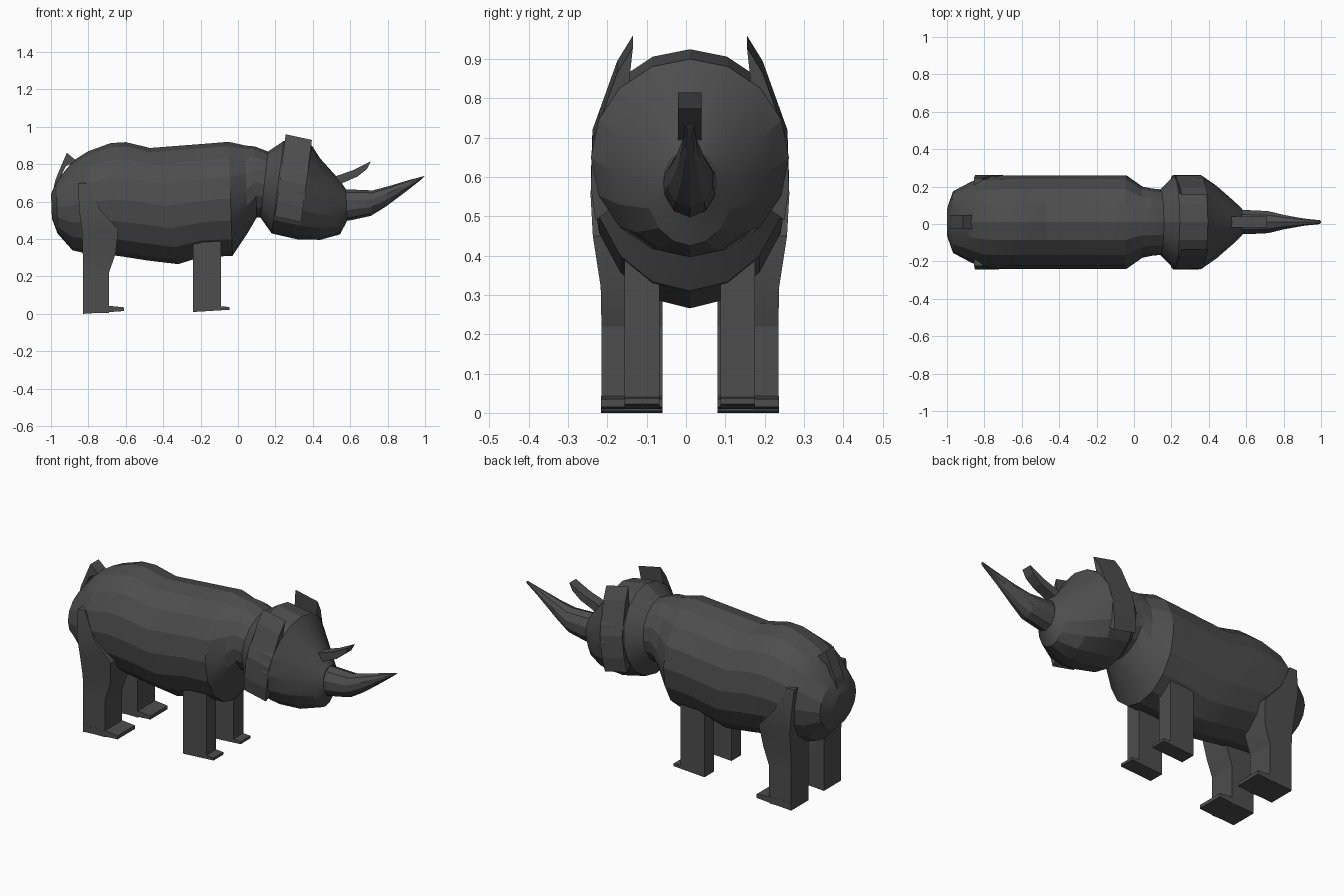
import bpy, bmesh
from math import sin, cos, pi

CY = 0.01  # mirror plane of the animal
mat = bpy.data.materials.new("dark_grey")
mat.diffuse_color = (0.075, 0.075, 0.075, 1)


def make(name, rings, smooth=True):
    """Skin a list of equal-length closed rings and cap both ends."""
    bm = bmesh.new()
    vs = [[bm.verts.new(p) for p in r] for r in rings]
    n = len(vs[0])
    for a, b in zip(vs, vs[1:]):
        for i in range(n):
            bm.faces.new((a[i], a[(i + 1) % n], b[(i + 1) % n], b[i]))
    bm.faces.new(vs[0])
    bm.faces.new(vs[-1])
    bmesh.ops.recalc_face_normals(bm, faces=bm.faces)
    me = bpy.data.meshes.new(name)
    bm.to_mesh(me)
    bm.free()
    ob = bpy.data.objects.new(name, me)
    bpy.context.collection.objects.link(ob)
    me.materials.append(mat)
    if smooth:
        bpy.ops.object.select_all(action='DESELECT')
        bpy.context.view_layer.objects.active = ob
        ob.select_set(True)
        bpy.ops.object.shade_smooth_by_angle(angle=0.3)
    return ob


def loft(name, sections, n):
    """Elliptic rings from (top x, top z, bottom x, bottom z, half width)."""
    rings = []
    for tx, tz, bx, bz, w in sections:
        ring = []
        for k in range(n):
            c, s = cos(2 * pi * k / n), sin(2 * pi * k / n)
            ring.append(((tx + bx) / 2 + c * (tx - bx) / 2, CY + w * s,
                         (tz + bz) / 2 + c * (tz - bz) / 2))
        rings.append(ring)
    return make(name, rings)


def prism(name, profile, y0, y1):
    """Side profile (x, z) extruded across y."""
    return make(name, [[(x, y, z) for x, z in profile] for y in (y0, y1)], False)


# Body, from rump to neck
loft("body", [
    (-1.0, .64, -.995, .51, .08), (-.97, .71, -.965, .43, .165),
    (-.88, .82, -.885, .34, .21), (-.80, .87, -.82, .325, .245),
    (-.68, .913, -.64, .31, .25), (-.60, .918, -.48, .285, .25),
    (-.47, .887, -.32, .266, .25), (-.12, .914, -.20, .303, .25),
    (-.05, .92, -.03, .31, .25), (.04, .90, .05, .43, .19),
    (.09, .895, .10, .515, .18), (.16, .868, .13, .515, .175),
    (.22, .90, .17, .47, .2)], 16)

# Head
loft("head", [
    (.16, .868, .12, .515, .175), (.245, .925, .18, .43, .247),
    (.395, .90, .32, .398, .252), (.44, .83, .44, .396, .195),
    (.53, .73, .545, .425, .11), (.575, .67, .585, .50, .068)], 16)

# Large horn and small horn
loft("large_horn", [
    (.55, .665, .56, .495, .068), (.60, .665, .60, .50, .068),
    (.72, .66, .71, .524, .062), (.81, .684, .79, .573, .04),
    (.92, .717, .89, .648, .02), (1.0, .738, .98, .718, .011)], 10)
prism("small_horn", [(.50, .69), (.52, .735), (.62, .77), (.71, .815),
                     (.69, .775), (.64, .735), (.56, .70), (.53, .68)],
      CY - .03, CY + .03)

# Tail flap
prism("tail", [(-.99, .655), (-.975, .72), (-.915, .862), (-.86, .815),
               (-.92, .79), (-.965, .70)], CY - .037, CY + .037)

# Thigh and hind leg rings: z, x back, x front, inner and outer distance
hind = [(.005, -.83, -.69, .07, .225), (.22, -.83, -.69, .07, .225),
        (.32, -.83, -.655, .07, .227), (.45, -.835, -.64, .08, .247),
        (.56, -.85, -.74, .08, .253), (.70, -.855, -.81, .08, .235)]
# Ear cross-section: distance from the centre plane, z
ear = [(.24, .52), (.252, .60), (.248, .72), (.185, .895),
       (.145, .96), (.158, .84), (.19, .74), (.20, .55)]

for side, s in (("right", -1), ("left", 1)):
    # Ears are swept along the head and lean back
    make("ear_" + side, [
        [(x - .13 * (.96 - z), CY + s * d, z - dz) for d, z in ear]
        for x, dz in ((.255, 0), (.395, .03))], False)
    make("hind_leg_" + side, [
        [(a, CY + s * i, z), (b, CY + s * i, z), (b, CY + s * o, z), (a, CY + s * o, z)]
        for z, a, b, i, o in hind])
    prism("hind_foot_" + side, [(-.83, 0), (-.61, .015), (-.61, .035), (-.69, .043), (-.83, .043)],
          CY + s * .07, CY + s * .226)
    # Front leg and toe plate in one profile
    prism("front_leg_" + side, [(-.24, .01), (-.045, .022), (-.045, .037), (-.09, .04),
                                (-.09, .45), (-.24, .45)],
          CY + s * .078, CY + s * .166)
